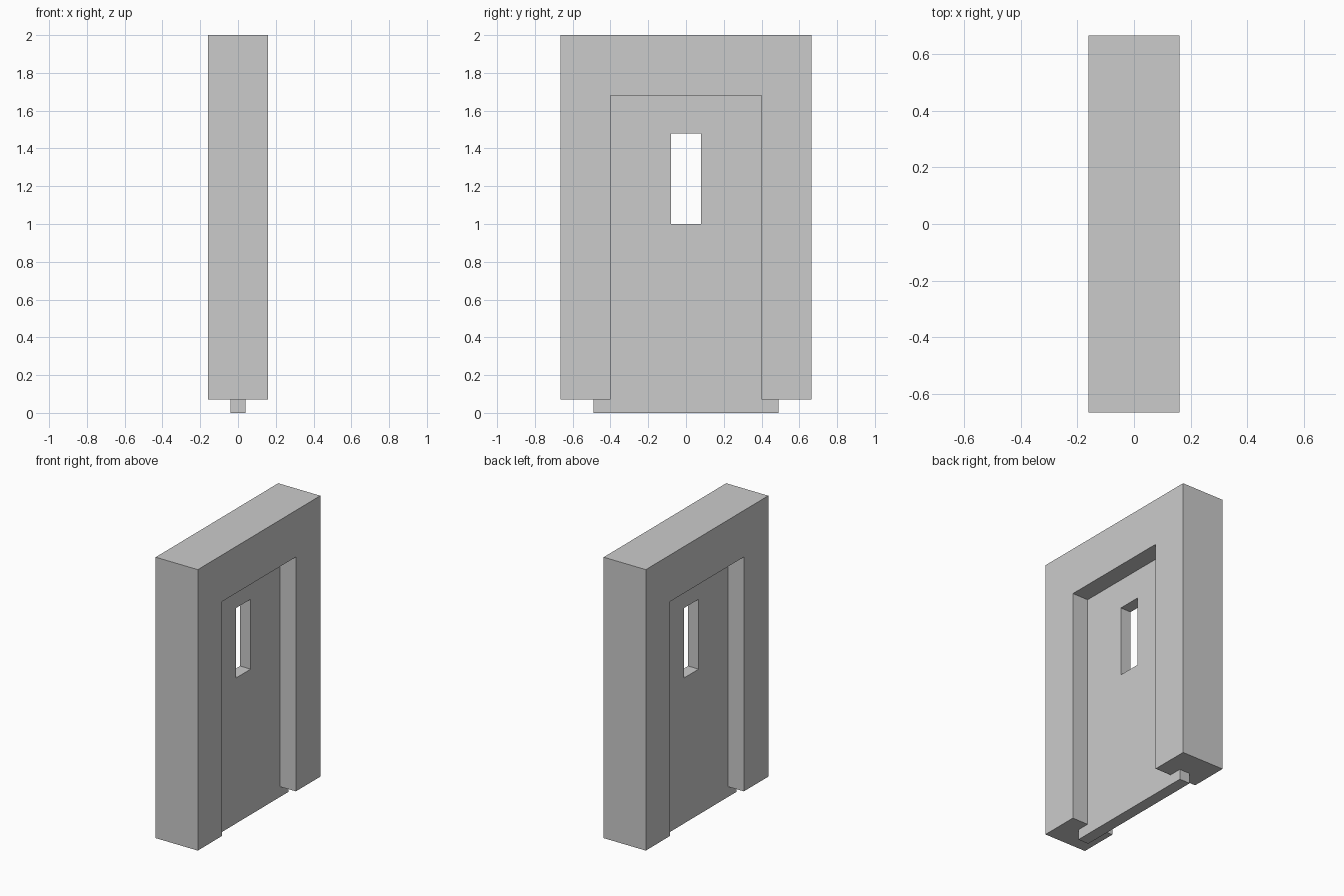
import bpy, bmesh

if "Cube" in bpy.data.objects:
    bpy.data.objects.remove(bpy.data.objects["Cube"])


def extrude_x(name, points, faces, half):
    """Extrude flat faces drawn in the y-z plane from x = -half to x = +half."""
    bm = bmesh.new()
    verts = [bm.verts.new((-half, y, z)) for y, z in points]
    flat = [bm.faces.new([verts[i] for i in f]) for f in faces]
    out = bmesh.ops.extrude_face_region(bm, geom=flat, use_keep_orig=True)
    moved = [g for g in out["geom"] if isinstance(g, bmesh.types.BMVert)]
    bmesh.ops.translate(bm, vec=(2 * half, 0, 0), verts=moved)
    bmesh.ops.recalc_face_normals(bm, faces=bm.faces)
    mesh = bpy.data.meshes.new(name)
    bm.to_mesh(mesh)
    bm.free()
    obj = bpy.data.objects.new(name, mesh)
    bpy.context.collection.objects.link(obj)
    return obj


def rect(w, z0, z1):
    return [(-w, z0), (w, z0), (w, z1), (-w, z1)]


# Thick surround: two jambs and a lintel as one arch profile
W, O, B, H, T = 0.665, 0.4, 0.07, 1.68, 2.0
arch = [(-W, B), (-O, B), (-O, H), (O, H), (O, B), (W, B), (W, T), (-W, T)]
extrude_x("door_frame", arch, [range(8)], 0.16)

# Thin door leaf, tucked into the frame, with a window opening
ring = [(i, (i + 1) % 4, (i + 1) % 4 + 4, i + 4) for i in range(4)]
extrude_x("door_leaf", rect(0.49, 0, 1.77) + rect(0.08, 0.92, 1.48), ring, 0.04)

# Flush sill filling the bottom of the window opening
extrude_x("window_sill", rect(0.08, 0.92, 1.0), [range(4)], 0.04)
